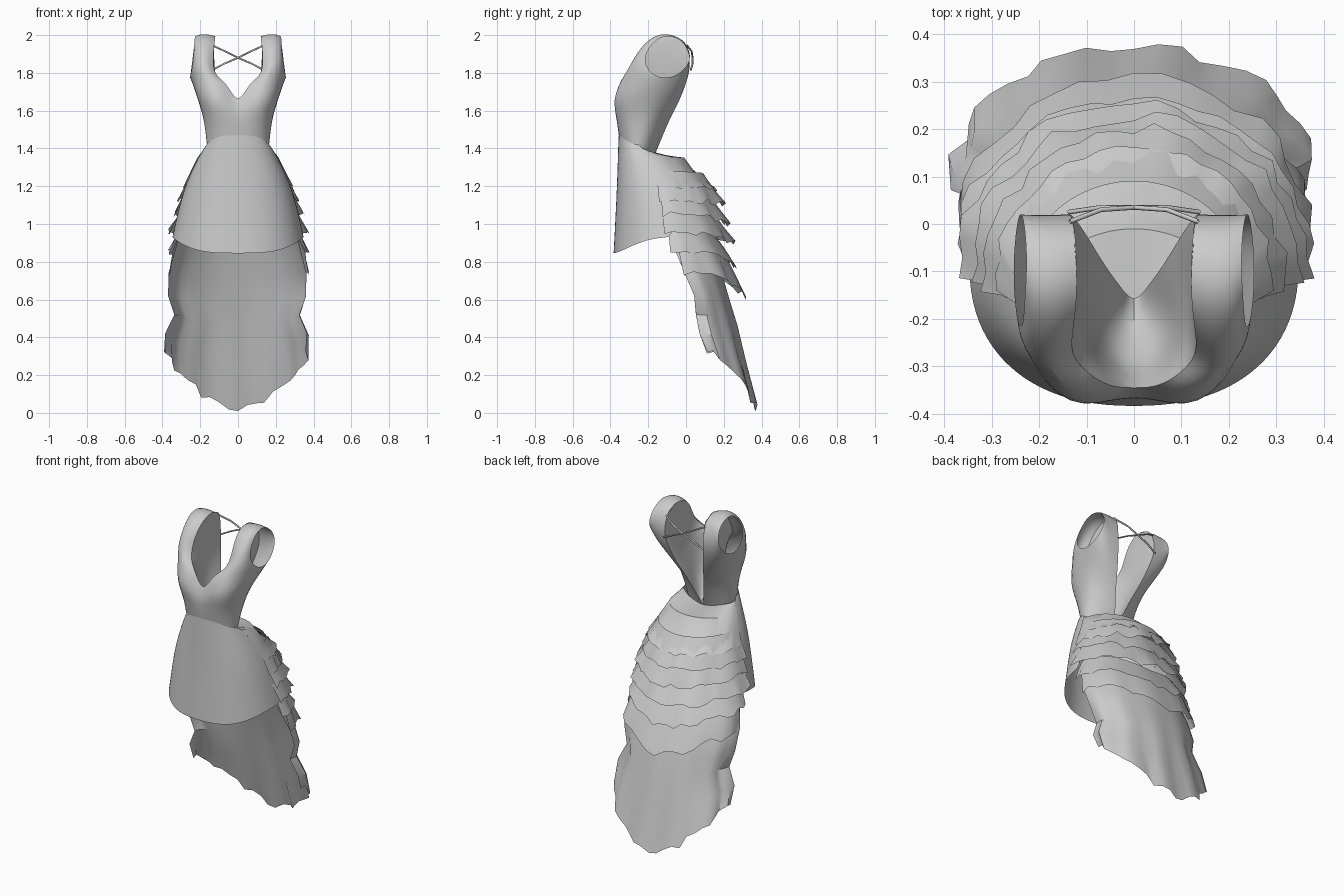
import bpy, bmesh, math, random

if "Cube" in bpy.data.objects:
    bpy.data.objects.remove(bpy.data.objects["Cube"])

random.seed(4)
cloth = bpy.data.materials.new("grey cloth")
cloth.diffuse_color = (0.6, 0.6, 0.6, 1)
cloth.use_nodes = True
cloth.node_tree.nodes["Principled BSDF"].inputs["Base Color"].default_value = cloth.diffuse_color


def finish(obj, angle=40):
    obj.data.materials.append(cloth)
    bpy.ops.object.select_all(action='DESELECT')
    obj.select_set(True)
    bpy.context.view_layer.objects.active = obj
    bpy.ops.object.shade_smooth_by_angle(angle=math.radians(angle))


def grid_mesh(name, grids, subdiv=0, angle=40):
    """Skin one or more grids of points into a single open cloth surface."""
    bm = bmesh.new()
    for rows in grids:
        vs = [[bm.verts.new(p) for p in row] for row in rows]
        for a, b in zip(vs, vs[1:]):
            for i in range(len(a) - 1):
                bm.faces.new((a[i], a[i + 1], b[i + 1], b[i]))
    bmesh.ops.remove_doubles(bm, verts=bm.verts[:], dist=0.0005)
    bmesh.ops.recalc_face_normals(bm, faces=bm.faces[:])
    me = bpy.data.meshes.new(name)
    bm.to_mesh(me)
    bm.free()
    obj = bpy.data.objects.new(name, me)
    bpy.context.collection.objects.link(obj)
    finish(obj, angle)
    if subdiv:
        mod = obj.modifiers.new("smooth", 'SUBSURF')
        mod.levels = mod.render_levels = subdiv
    return obj


def spow(v, e):
    return math.copysign(abs(v) ** e, v)


def band(name, rows, n, power=1.5, span=90, fold=0.0, waves=0, jag=0.0,
         subdiv=0, angle=40, square=1.0):
    """Half-round cloth band. Row: (z centre, z side, half width, y side, y centre)."""
    pts = []
    for r, (zc, zs, w, ys, yc) in enumerate(rows):
        t = r / (len(rows) - 1)
        row = []
        for i in range(n + 1):
            a = math.radians(-span + 2 * span * i / n)
            k = 1 + t * fold * math.sin(a * waves)
            z = zc + (zs - zc) * abs(math.sin(a)) ** power
            if jag and r == len(rows) - 1:  # ragged hem
                k += random.uniform(-0.03, 0.03)
                z += random.uniform(-jag, jag)
            row.append((w * spow(math.sin(a), square) * k,
                        ys + (yc - ys) * spow(math.cos(a), square) * k, z))
        pts.append(row)
    return grid_mesh(name, [pts], subdiv, angle)


def mirrored(rows):
    return [[(-x, y, z) for x, y, z in row] for row in rows]


# Bodice: each row runs from neckline edge to side seam or armhole
front_rows = [
    [(0, -.352, 1.44), (.08, -.348, 1.44), (.145, -.31, 1.43), (.175, -.25, 1.40)],
    [(0, -.368, 1.56), (.09, -.372, 1.56), (.165, -.33, 1.56), (.19, -.21, 1.56)],
    [(0, -.345, 1.62), (.11, -.412, 1.66), (.21, -.34, 1.66), (.225, -.17, 1.68)],
    [(.06, -.345, 1.755), (.14, -.36, 1.76), (.24, -.28, 1.77), (.255, -.10, 1.765)],
    [(.135, -.285, 1.79), (.18, -.315, 1.83), (.24, -.27, 1.83), (.25, -.19, 1.79)],
    [(.13, -.235, 1.92), (.17, -.255, 1.93), (.225, -.245, 1.92), (.235, -.235, 1.88)],
    [(.12, -.16, 1.99), (.16, -.165, 2.008), (.21, -.165, 2.005), (.23, -.16, 1.985)],
    [(.12, -.08, 2.0), (.16, -.08, 2.008), (.20, -.08, 2.008), (.225, -.08, 2.002)],
]
back_rows = [
    [(.125, 0, 1.965), (.16, 0, 1.97), (.20, 0, 1.97), (.23, 0, 1.96)],
    [(.14, .03, 1.85), (.17, .03, 1.85), (.21, .03, 1.86), (.24, .035, 1.88)],
    [(.115, .0, 1.74), (.16, -.005, 1.74), (.22, -.01, 1.76), (.25, -.02, 1.80)],
    [(.09, -.04, 1.64), (.14, -.05, 1.65), (.20, -.07, 1.69), (.255, -.10, 1.765)],
    [(.06, -.09, 1.55), (.10, -.10, 1.56), (.16, -.13, 1.60), (.225, -.17, 1.68)],
    [(.03, -.13, 1.45), (.07, -.14, 1.46), (.14, -.16, 1.50), (.19, -.21, 1.56)],
    [(0, -.17, 1.355), (.06, -.175, 1.36), (.13, -.20, 1.37), (.175, -.25, 1.40)],
]
outer = front_rows + back_rows
grid_mesh("bodice", [outer, mirrored(outer)], subdiv=2, angle=80)

# Lining: joins the front and back neckline edges, closing each strap on the inside
lining = []
for f, b, x in ((2, 6, 0), (2, 5, .07), (3, 4, .10), (4, 3, .115), (5, 2, .125),
                (6, 1, .13), (7, 0, .125)):
    p, q = front_rows[f][0], back_rows[b][0]
    sag = .03 if x < .1 else 0
    row = [p]
    for t in (.33, .67):
        row.append((x, p[1] + (q[1] - p[1]) * t, p[2] + (q[2] - p[2]) * t - sag))
    lining.append(row + [q])
grid_mesh("lining", [lining, mirrored(lining)], subdiv=2, angle=80)

# Smooth front skirt panel wrapping to the sides
band("front_skirt", [
    (1.47, 1.42, .166, -.25, -.357), (1.38, 1.36, .208, -.20, -.36),
    (1.22, 1.21, .28, -.14, -.365), (1.05, 1.06, .32, -.10, -.373),
    (.845, .93, .348, -.08, -.384)], 24, power=3, span=92, subdiv=1, angle=80, square=.87)

# Back peplum, nearly level at the waist and then flaring down
band("peplum", [
    (1.357, 1.40, .175, -.24, -.17), (1.352, 1.355, .213, -.19, -.01),
    (1.29, 1.28, .25, -.16, .035), (1.18, 1.20, .295, -.13, .16)],
    26, span=92, jag=.012)

# Stacked ruffles down the bustle
hems = [
    (1.10, 1.13, .320, -.12, .20), (1.00, 1.05, .345, -.10, .225),
    (.90, .96, .365, -.09, .25), (.77, .86, .370, -.06, .265),
]
for i, (zc, zs, w, ys, yc) in enumerate(hems):
    band(f"ruffle_{i + 1}", [
        (zc + .17, zs + .15, w - .075, ys - .03, yc - .11),
        (zc + .08, zs + .07, w - .035, ys - .01, yc - .05),
        (zc, zs, w, ys, yc)], 26, span=94, fold=.02, waves=9, jag=.016)

# Long lower ruffle
band("lower_ruffle", [
    (.95, .95, .31, -.08, .14), (.80, .86, .35, -.03, .225),
    (.61, .74, .365, .0, .31)], 20, span=92, fold=.03, waves=9, jag=.02)

# Trailing train with folds and flapping side edges
band("train", [
    (.92, .93, .315, -.08, .13), (.72, .74, .365, .0, .195), (.58, .62, .365, .05, .235),
    (.46, .52, .33, .06, .27), (.26, .42, .375, .08, .315),
    (.02, .31, .375, .12, .375)], 24, power=2, span=92, fold=.04, waves=11, jag=.02, angle=35)

# Crossed laces between the shoulders
for side, name in ((1, "lace_a"), (-1, "lace_b")):
    cu = bpy.data.curves.new(name, 'CURVE')
    cu.dimensions = '3D'
    cu.bevel_depth = .005
    cu.bevel_resolution = 1
    sp = cu.splines.new('POLY')
    path = [(-.135, .005, 1.945), (-.07, .03, 1.915), (0, .035, 1.88),
            (.07, .035, 1.85), (.138, .025, 1.815)]
    sp.points.add(len(path) - 1)
    for p, (x, y, z) in zip(sp.points, path):
        p.co = (x * side, y, z, 1)
    ob = bpy.data.objects.new(name, cu)
    bpy.context.collection.objects.link(ob)
    cu.materials.append(cloth)
